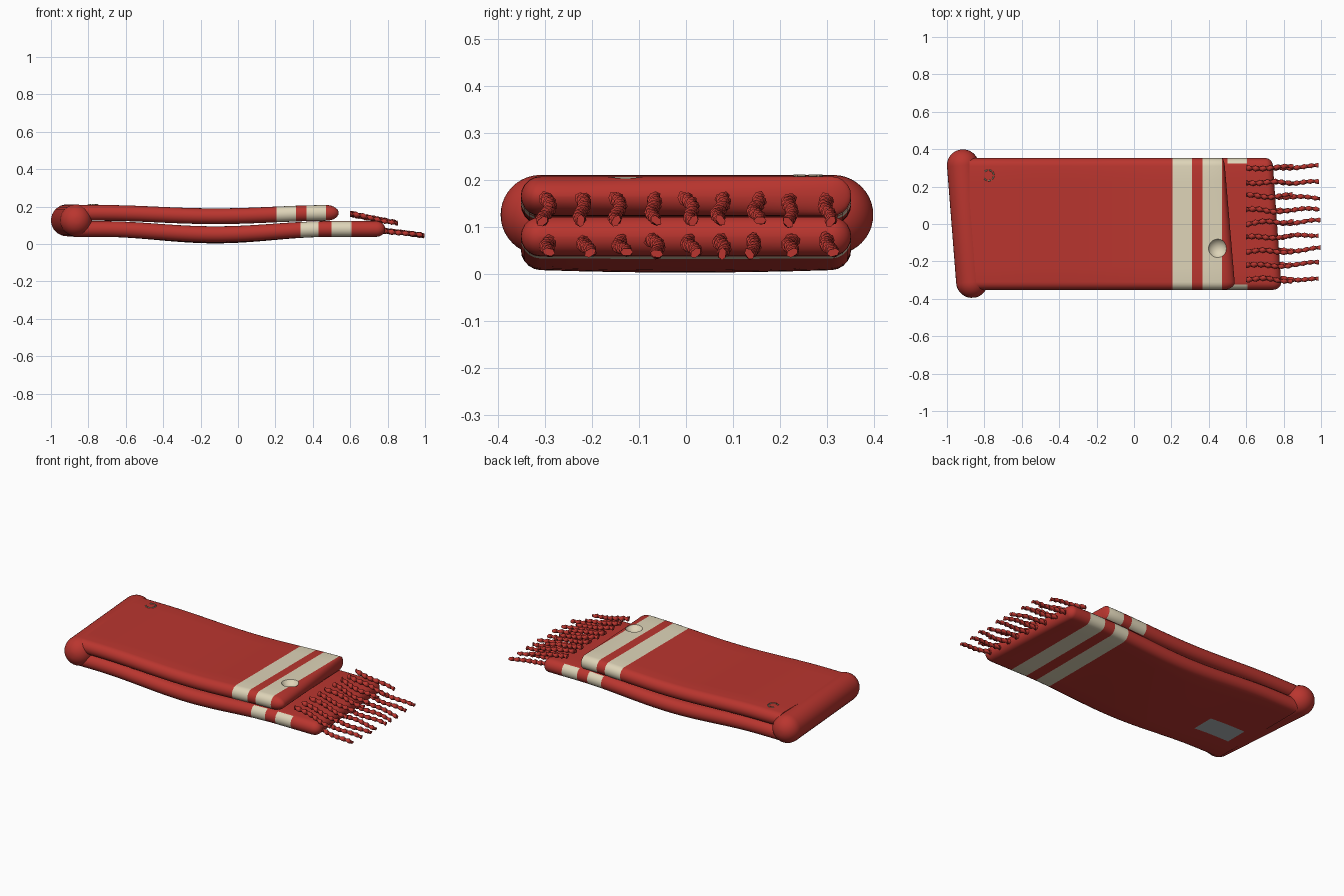
import bpy, math, random
from mathutils import Vector

random.seed(4)
if "Cube" in bpy.data.objects:
    bpy.data.objects.remove(bpy.data.objects["Cube"], do_unlink=True)


def material(name, rgb):
    m = bpy.data.materials.new(name)
    m.use_nodes = True
    m.diffuse_color = (*rgb, 1)
    bsdf = next(n for n in m.node_tree.nodes if n.type == "BSDF_PRINCIPLED")
    bsdf.inputs["Base Color"].default_value = (*rgb, 1)
    return m


RED = material("red wool", (0.49, 0.036, 0.028))
CREAM = material("cream wool", (0.73, 0.66, 0.48))
GREY = material("grey label", (0.42, 0.45, 0.46))
TAN = material("tan thread", (0.38, 0.33, 0.22))


def loft(name, rings, mats):
    """Skin a list of equal-length point rings and cap both ends."""
    n = len(rings[0])
    verts = [p for ring in rings for p in ring]
    faces = [(i * n + j, i * n + (j + 1) % n, (i + 1) * n + (j + 1) % n, (i + 1) * n + j)
             for i in range(len(rings) - 1) for j in range(n)]
    last = (len(rings) - 1) * n
    faces += [tuple(reversed(range(n))), tuple(range(last, last + n))]
    mesh = bpy.data.meshes.new(name)
    mesh.from_pydata(verts, [], faces)
    mesh.update()
    for m in mats:
        mesh.materials.append(m)
    obj = bpy.data.objects.new(name, mesh)
    bpy.context.collection.objects.link(obj)
    return obj


def smooth(obj, angle=40):
    obj.data.shade_smooth()
    obj.data.set_sharp_from_angle(angle=math.radians(angle))


def spread(a, b, n):
    return [a + (b - a) * i / n for i in range(n + 1)]


def sag(x):
    t = max(-1, min(1, (x + 0.12) / 0.62))
    return math.cos(math.pi / 2 * t) ** 2


CORE, R = 0.31, 0.042
STRIP_Y = [-CORE, -0.23, -0.16, -0.09, -0.02, 0.06, 0.14, 0.23, CORE]


def section(r):
    """Flat strip outline with half-round sides, as (y, z)."""
    arc = [math.pi * k / 10 for k in range(1, 10)]
    pts = [(y, -r) for y in STRIP_Y]
    pts += [(CORE + r * math.sin(a), -r * math.cos(a)) for a in arc]
    pts += [(y, r) for y in reversed(STRIP_Y)]
    pts += [(-CORE - r * math.sin(a), r * math.cos(a)) for a in arc]
    return pts


def panel(name, end, skew_from, skew, level, drop, belly, stripes, inner_up):
    xs = spread(-0.88, -0.805, 2) + spread(-0.8049, -0.565, 6)
    xs += spread(-0.52, stripes[0][0] - 0.04, 16)
    xs += [x for s in stripes for x in s]
    xs += [x for x in spread(stripes[-1][1], end - R, 3)[1:]]
    stations = [(x, R) for x in xs]
    # rounded free end
    for k in range(1, 8):
        a = math.pi / 2 * k / 7.2
        stations.append((end - R + R * math.sin(a), R * math.cos(a)))
    rings = []
    for x, r in stations:
        s, t = sag(x), max(0, (x - skew_from) / (end - skew_from))
        rings.append([(x + skew * y * t,
                       y,
                       level - drop * s + z - (belly * s * (1 - (y / 0.36) ** 2) if z < 0 else 0))
                      for y, z in section(r)])
    obj = loft(name, rings, [RED, CREAM, GREY])
    # stripes wrap the outside and the edges, the inner face stays plain
    for f in obj.data.polygons:
        c = f.center
        inner = f.normal.z > 0.95 if inner_up else f.normal.z < -0.95
        if not inner and any(a < c.x < b for a, b in stripes):
            f.material_index = 1
        if inner_up and f.normal.z < -0.9 and -0.805 < c.x < -0.565 and -0.16 < c.y < -0.02:
            f.material_index = 2  # care label underneath
    return obj


lower = panel("lower_panel", 0.765, 0.6, -0.07, 0.08, 0.028, 0.007,
              [(0.335, 0.43), (0.5, 0.605)], True)
upper = panel("upper_panel", 0.512, 0.47, -0.085, 0.166, 0.018, 0.0,
              [(0.205, 0.31), (0.365, 0.47)], False)

# Round dimple pressed into the upper panel
bpy.ops.mesh.primitive_uv_sphere_add(segments=32, ring_count=20, radius=0.058,
                                     location=(0.447, -0.13, 0.238))
cutter = bpy.context.object
cutter.name = "dimple_cutter"
cutter.hide_render = True
for m in (RED, CREAM):
    cutter.data.materials.append(m)
for f in cutter.data.polygons:
    f.material_index = 1
cut = upper.modifiers.new("dimple", "BOOLEAN")
cut.operation, cut.object = "DIFFERENCE", cutter
bpy.context.view_layer.objects.active = upper
bpy.ops.object.modifier_apply(modifier=cut.name)
bpy.data.objects.remove(cutter, do_unlink=True)
smooth(lower)
smooth(upper)

# Thick rolled fold: a slightly slanted capsule
front, back, fold_r = Vector((-0.866, -0.31, 0.126)), Vector((-0.915, 0.314, 0.126)), 0.085
axis = (back - front).normalized()
side = axis.cross(Vector((0, 0, 1)))
steps = [(front, -math.pi / 2 * k / 10) for k in range(9, -1, -1)]
steps += [(back, math.pi / 2 * k / 10) for k in range(10)]
rings = []
for centre, a in steps:
    c, r = centre + axis * fold_r * math.sin(a), fold_r * math.cos(a)
    rings.append([c + r * (Vector((0, 0, math.cos(b))) + side * math.sin(b))
                  for b in (math.tau * j / 32 for j in range(32))])
smooth(loft("rolled_fold", rings, [RED]))


def strand(name, start, end, radius=0.0125, count=26):
    """Twisted yarn: an uneven cross-section turned along a wavering line."""
    wob, phase = random.uniform(0.003, 0.007), random.uniform(0, math.tau)
    rings = []
    for i in range(count + 1):
        t = i / count
        c = start.lerp(end, t)
        c.y += wob * math.sin(t * 7 + phase)
        c.z += wob * 0.5 * math.cos(t * 6 + phase)
        ring = []
        for j in range(8):
            a = math.tau * j / 8
            r = radius * (1.05 - 0.2 * t) * (1 + 0.28 * math.cos(2 * a))
            b = a + i * 0.8 + phase
            ring.append(c + Vector((0, r * math.cos(b), r * math.sin(b))))
        rings.append(ring)
    smooth(loft(name, rings, [RED]), 50)


# Fringe on both layers
for i in range(9):
    y = -0.292 + 0.0735 * i
    drift = random.uniform(-0.012, 0.018)
    strand(f"lower_fringe_{i + 1}", Vector((0.74, y, 0.076)),
           Vector((random.uniform(0.985, 1.0), y + drift, 0.045)))
    drift = random.uniform(-0.012, 0.018)
    strand(f"upper_fringe_{i + 1}", Vector((0.6, y, 0.16)),
           Vector((random.uniform(0.84, 0.86), y + drift, 0.112)))

# Small stitched ring near the fold
for i in range(6):
    rings = []
    for a in spread(-2.5 + 0.85 * i, -1.9 + 0.85 * i, 4):
        out = Vector((math.cos(a), math.sin(a), 0))
        rings.append([Vector((-0.778, 0.26, 0.209)) + out * (0.028 + 0.004 * math.cos(b))
                      + Vector((0, 0, 0.004 * math.sin(b)))
                      for b in (math.tau * j / 6 for j in range(6))])
    stitch = loft(f"ring_stitch_{i + 1}", rings, [TAN])
    stitch.data.flip_normals()
    smooth(stitch)
